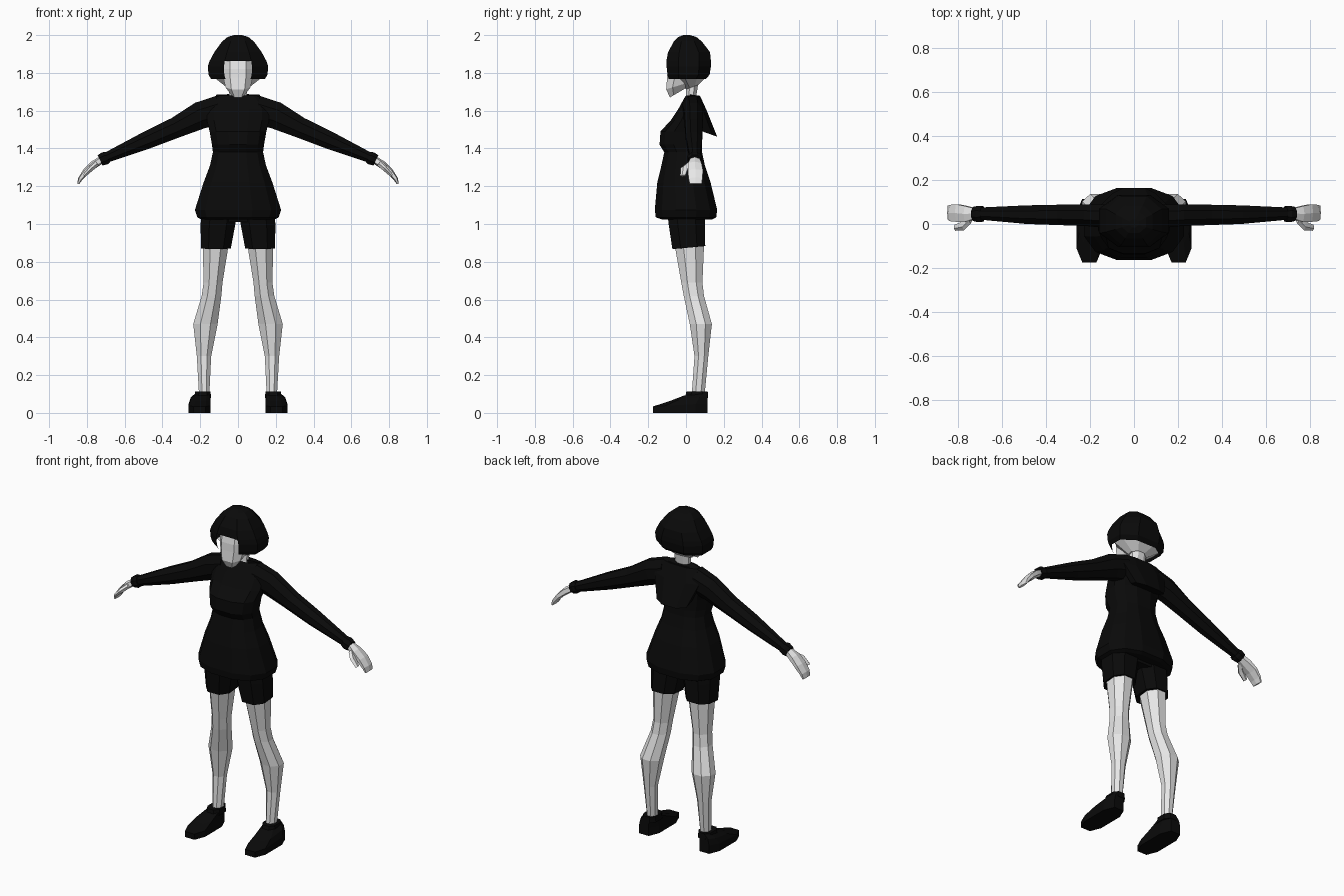
import bpy, bmesh, math
from mathutils import Vector


def material(name, value):
    m = bpy.data.materials.new(name)
    m.diffuse_color = (value, value, value, 1)
    return m


BLACK = material("black cloth", 0.003)
SKIN = material("pale skin", 0.8)


def unit_ring(n, power):
    # rounded polygon that exactly fills the -1..1 square
    pts = []
    for i in range(n):
        a = 2 * math.pi * (i + 0.5) / n
        c, s = math.cos(a), math.sin(a)
        pts.append((math.copysign(abs(c) ** (2 / power), c),
                    math.copysign(abs(s) ** (2 / power), s)))
    mx = max(p[0] for p in pts)
    my = max(p[1] for p in pts)
    return [(x / mx, y / my) for x, y in pts]


def loft(name, rings, mat, n=8, power=2.0, mirror=False, cut=None):
    """rings: (centre, half axis u, half axis v); cut: rule for faces to remove"""
    for side in ((1, -1) if mirror else (1,)):
        bm = bmesh.new()
        loops = []
        for c, u, v in rings:
            pts = [Vector(c) + Vector(u) * a + Vector(v) * b for a, b in unit_ring(n, power)]
            loops.append([bm.verts.new((p.x * side, p.y, p.z)) for p in pts])
        for lo, hi in zip(loops, loops[1:]):
            for i in range(n):
                j = (i + 1) % n
                bm.faces.new((lo[i], lo[j], hi[j], hi[i]))
        bm.faces.new(loops[0])
        bm.faces.new(loops[-1])
        bmesh.ops.recalc_face_normals(bm, faces=bm.faces)
        if cut:
            gone = [f for f in bm.faces if cut(f.calc_center_median())]
            bmesh.ops.delete(bm, geom=gone, context='FACES')
        label = name if not mirror else ("left_" if side > 0 else "right_") + name
        mesh = bpy.data.meshes.new(label)
        bm.to_mesh(mesh)
        bm.free()
        mesh.materials.append(mat)
        bpy.context.collection.objects.link(bpy.data.objects.new(label, mesh))


def level(z, x0, x1, y0, y1, tilt=0.0):
    # horizontal ring; tilt is the rise from centre to back
    return (((x0 + x1) / 2, (y0 + y1) / 2, z), ((x1 - x0) / 2, 0, 0), (0, (y1 - y0) / 2, tilt))


def centred(z, w, y0, y1, tilt=0.0):
    return level(z, -w, w, y0, y1, tilt)


def across(x, z, y0, y1, half, slope=25):
    # ring across a limb that runs outwards and down at the given slope
    a = math.radians(slope)
    return ((x, (y0 + y1) / 2, z), (0, (y1 - y0) / 2, 0), (half * math.sin(a), 0, half * math.cos(a)))


# Flared top
loft("tunic", [
    centred(1.025, 0.195, -0.13, 0.14),
    centred(1.035, 0.215, -0.16, 0.16),
    centred(1.075, 0.228, -0.165, 0.165),
    centred(1.22, 0.182, -0.152, 0.13),
    centred(1.31, 0.148, -0.13, 0.10),
    centred(1.38, 0.133, -0.115, 0.085),
    centred(1.42, 0.138, -0.14, 0.083),
    centred(1.49, 0.150, -0.135, 0.085),
    centred(1.55, 0.165, -0.08, 0.09),
    centred(1.61, 0.165, -0.04, 0.09),
    centred(1.665, 0.125, -0.01, 0.08),
    centred(1.68, 0.10, 0.0, 0.07),
    centred(1.645, 0.05, 0.01, 0.055),
], BLACK, n=12, power=2.4)

# Hood hanging down the back
loft("hood", [
    centred(1.682, 0.115, 0.02, 0.075, -0.005),
    centred(1.61, 0.15, 0.03, 0.11, -0.01),
    centred(1.48, 0.10, 0.065, 0.165, -0.018),
], BLACK, n=8, power=2.4)

# Sleeves and cuffs
loft("sleeve", [
    across(0.10, 1.605, -0.02, 0.09, 0.075, 12),
    across(0.20, 1.575, -0.01, 0.09, 0.072, 22),
    across(0.33, 1.51, -0.005, 0.088, 0.055),
    across(0.48, 1.445, 0.0, 0.085, 0.047),
    across(0.70, 1.35, 0.02, 0.075, 0.027),
], BLACK, mirror=True)
loft("cuff", [
    across(0.69, 1.353, 0.012, 0.08, 0.03),
    across(0.705, 1.348, 0.008, 0.083, 0.035),
    across(0.73, 1.337, 0.014, 0.078, 0.03),
], BLACK, mirror=True)

# Hands
loft("hand", [
    across(0.72, 1.342, 0.025, 0.07, 0.02, 28),
    across(0.765, 1.313, 0.01, 0.082, 0.021, 35),
    across(0.805, 1.278, 0.01, 0.09, 0.017, 45),
    across(0.835, 1.24, 0.013, 0.087, 0.012, 58),
    across(0.846, 1.213, 0.02, 0.083, 0.006, 70),
], SKIN, n=6, power=2.6, mirror=True)
loft("thumb", [
    across(0.745, 1.32, 0.005, 0.04, 0.013, 35),
    across(0.775, 1.295, -0.025, 0.012, 0.013, 40),
    across(0.815, 1.255, -0.028, -0.004, 0.008, 50),
], SKIN, n=5, mirror=True)

# Shorts
loft("shorts_hips", [
    centred(1.01, 0.17, -0.085, 0.09),
    centred(1.08, 0.195, -0.10, 0.10),
], BLACK, power=2.6)
loft("shorts_leg", [
    level(0.875, 0.038, 0.196, -0.072, 0.102, 0.008),
    level(1.00, 0.014, 0.198, -0.092, 0.10),
    level(1.08, 0.0, 0.19, -0.10, 0.10),
], BLACK, power=2.5, mirror=True)

# Legs
loft("leg", [
    level(0.09, 0.152, 0.206, 0.03, 0.098),
    level(0.30, 0.142, 0.218, 0.045, 0.118),
    level(0.47, 0.108, 0.237, 0.02, 0.137),
    level(0.62, 0.088, 0.192, -0.012, 0.095),
    level(0.69, 0.082, 0.182, -0.025, 0.087),
    level(0.90, 0.048, 0.187, -0.062, 0.096),
], SKIN, mirror=True)

# Shoes: sole and toe, then the ankle opening
loft("shoe", [
    level(0.0, 0.145, 0.262, -0.175, 0.115),
    level(0.042, 0.145, 0.262, -0.175, 0.115, 0.008),
    level(0.075, 0.147, 0.25, -0.085, 0.115, 0.012),
    level(0.10, 0.147, 0.225, -0.01, 0.115, 0.008),
], BLACK, n=8, power=3, mirror=True)
loft("shoe_collar", [
    level(0.08, 0.142, 0.232, -0.005, 0.117),
    level(0.114, 0.146, 0.226, 0.002, 0.115),
], BLACK, power=2.6, mirror=True)

# Neck
loft("neck", [
    centred(1.63, 0.058, -0.005, 0.06),
    centred(1.68, 0.046, 0.0, 0.055),
    centred(1.78, 0.05, 0.0, 0.07),
], SKIN)

# Face and jaw, with the jaw line rising to the back
loft("face", [
    centred(1.695, 0.035, -0.085, 0.0, 0.025),
    centred(1.735, 0.066, -0.105, 0.04, 0.022),
    centred(1.775, 0.078, -0.10, 0.07),
    centred(1.82, 0.08, -0.098, 0.07),
    centred(1.89, 0.08, -0.085, 0.07),
], SKIN, n=8, power=2.8)
loft("nape", [
    centred(1.725, 0.055, 0.0, 0.065, 0.012),
    centred(1.782, 0.135, -0.06, 0.11),
], SKIN, n=8)

# Bobbed hair, open in front of the face
loft("hair", [
    centred(1.768, 0.143, -0.092, 0.105),
    centred(1.79, 0.156, -0.098, 0.125),
    centred(1.835, 0.160, -0.103, 0.132),
    centred(1.862, 0.151, -0.104, 0.132),
    centred(1.91, 0.125, -0.095, 0.127),
    centred(1.965, 0.085, -0.065, 0.085),
    centred(1.99, 0.055, -0.04, 0.055),
    centred(2.0, 0.02, -0.015, 0.02),
], BLACK, n=8, power=2.3,
    cut=lambda c: (c.z < 1.86 and c.y < -0.08 and abs(c.x) < 0.03) or c.z < 1.77)
